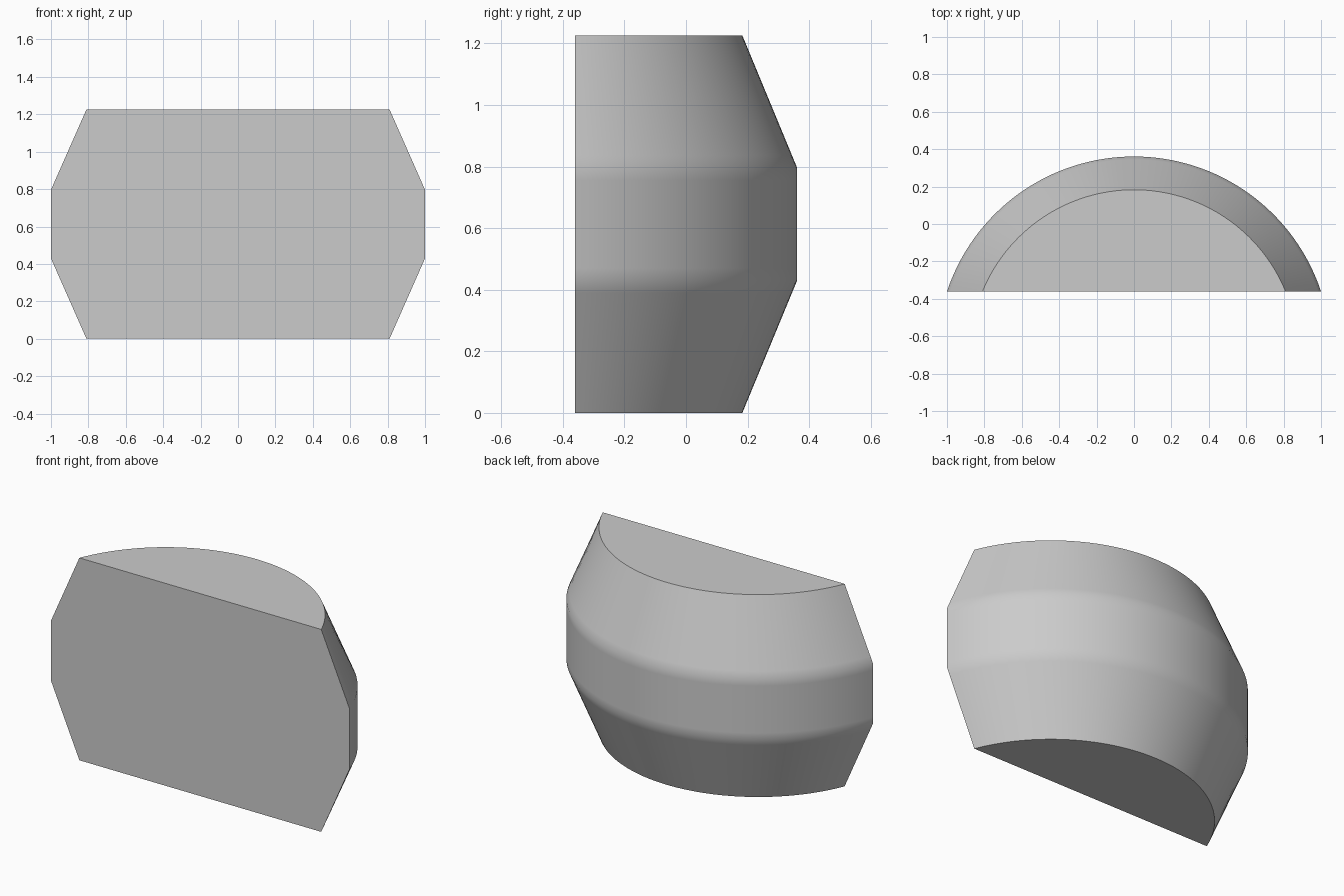
import bpy, bmesh, math
from mathutils import Vector

cube = bpy.data.objects.get("Cube")
if cube:
    bpy.data.objects.remove(cube)

HEIGHT, FRONT, AXIS_Y = 1.226, -0.361, -0.6925
R_MID, R_END = 1.0535, 0.8755
LOW, HIGH = 0.43, 0.796
SOFT = 0.04          # width of the softly shaded strip beside each ridge
SEGMENTS = 64


def radius(z):
    """Barrel profile: tapered ends with a straight middle band."""
    t = min(1, z / LOW, (HEIGHT - z) / (HEIGHT - HIGH))
    return R_END + (R_MID - R_END) * t


def arc_row(bm, z):
    """Arc at height z, ending on the flat front plane."""
    r = radius(z)
    reach = math.acos((FRONT - AXIS_Y) / r)
    angles = [reach * (1 - 2 * i / SEGMENTS) for i in range(SEGMENTS + 1)]
    return [bm.verts.new((r * math.sin(a), AXIS_Y + r * math.cos(a), z)) for a in angles]


bm = bmesh.new()
heights = [0, LOW - SOFT, LOW, LOW + SOFT, HIGH - SOFT, HIGH, HIGH + SOFT, HEIGHT]
rows = [arc_row(bm, z) for z in heights]

# Curved back
for lower, upper in zip(rows, rows[1:]):
    for i in range(SEGMENTS):
        bm.faces.new((lower[i], lower[i + 1], upper[i + 1], upper[i]))

# Flat bottom, top and front
bm.faces.new(rows[0])
bm.faces.new(rows[-1])
bm.faces.new([r[0] for r in rows] + [r[-1] for r in reversed(rows)])
bmesh.ops.recalc_face_normals(bm, faces=bm.faces)

mesh = bpy.data.meshes.new("half_barrel_body")
bm.to_mesh(mesh)
bm.free()
body = bpy.data.objects.new("half_barrel_body", mesh)
bpy.context.collection.objects.link(body)

# Light grey material
grey = bpy.data.materials.new("light_grey")
grey.use_nodes = True
color = (0.6, 0.6, 0.6, 1)
grey.diffuse_color = color
grey.node_tree.nodes["Principled BSDF"].inputs["Base Color"].default_value = color
mesh.materials.append(grey)

# Soft ridges on the back, crisp edges around the flat faces
bpy.ops.object.select_all(action='DESELECT')
body.select_set(True)
bpy.context.view_layer.objects.active = body
bpy.ops.object.shade_smooth_by_angle(angle=math.radians(35))
